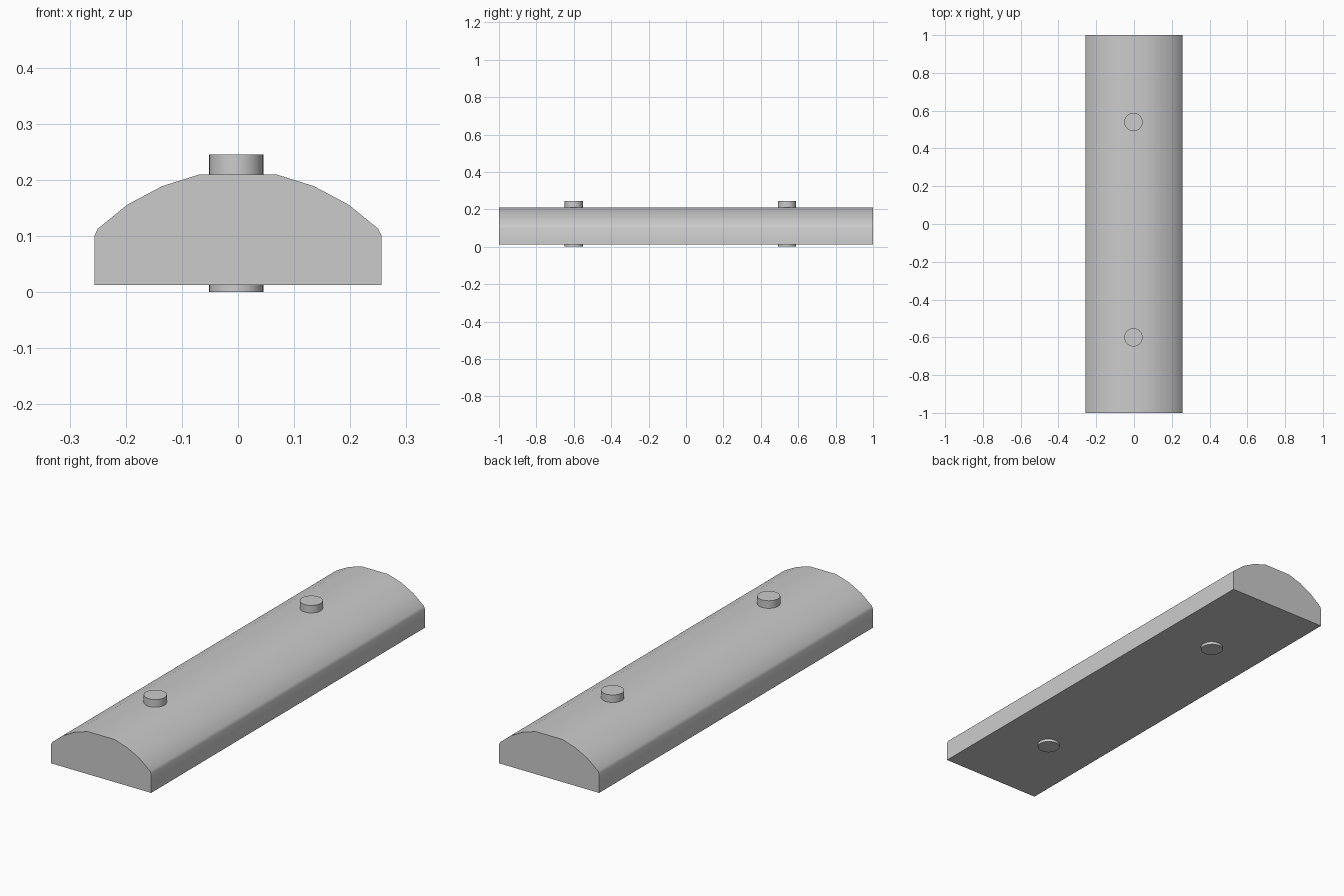
import bpy, bmesh, math

if "Cube" in bpy.data.objects:
    bpy.data.objects.remove(bpy.data.objects["Cube"])


def finish(name, bm, angle):
    bmesh.ops.recalc_face_normals(bm, faces=bm.faces)
    mesh = bpy.data.meshes.new(name)
    bm.to_mesh(mesh)
    bm.free()
    obj = bpy.data.objects.new(name, mesh)
    bpy.context.collection.objects.link(obj)
    bpy.ops.object.select_all(action='DESELECT')
    obj.select_set(True)
    bpy.context.view_layer.objects.active = obj
    bpy.ops.object.shade_smooth_by_angle(angle=math.radians(angle))
    return obj


# Domed bar: mirrored half profile extruded along its length
half = [(0.256, 0.013), (0.256, 0.1), (0.25, 0.113), (0.197, 0.156),
        (0.135, 0.189), (0.068, 0.21)]
profile = half + [(-x, z) for x, z in reversed(half)]
bm = bmesh.new()
face = bm.faces.new([bm.verts.new((x, -1, z)) for x, z in profile])
ext = bmesh.ops.extrude_face_region(bm, geom=[face], use_keep_orig=True)
moved = [v for v in ext["geom"] if isinstance(v, bmesh.types.BMVert)]
bmesh.ops.translate(bm, verts=moved, vec=(0, 2, 0))
finish("domed_bar", bm, 40)

# Two pins passing vertically through the bar
for name, y in (("front_pin", -0.6), ("back_pin", 0.54)):
    bm = bmesh.new()
    bmesh.ops.create_cone(bm, cap_ends=True, segments=32, radius1=0.0485,
                          radius2=0.0485, depth=0.245)
    bmesh.ops.translate(bm, verts=bm.verts, vec=(-0.003, y, 0.1225))
    finish(name, bm, 40)
